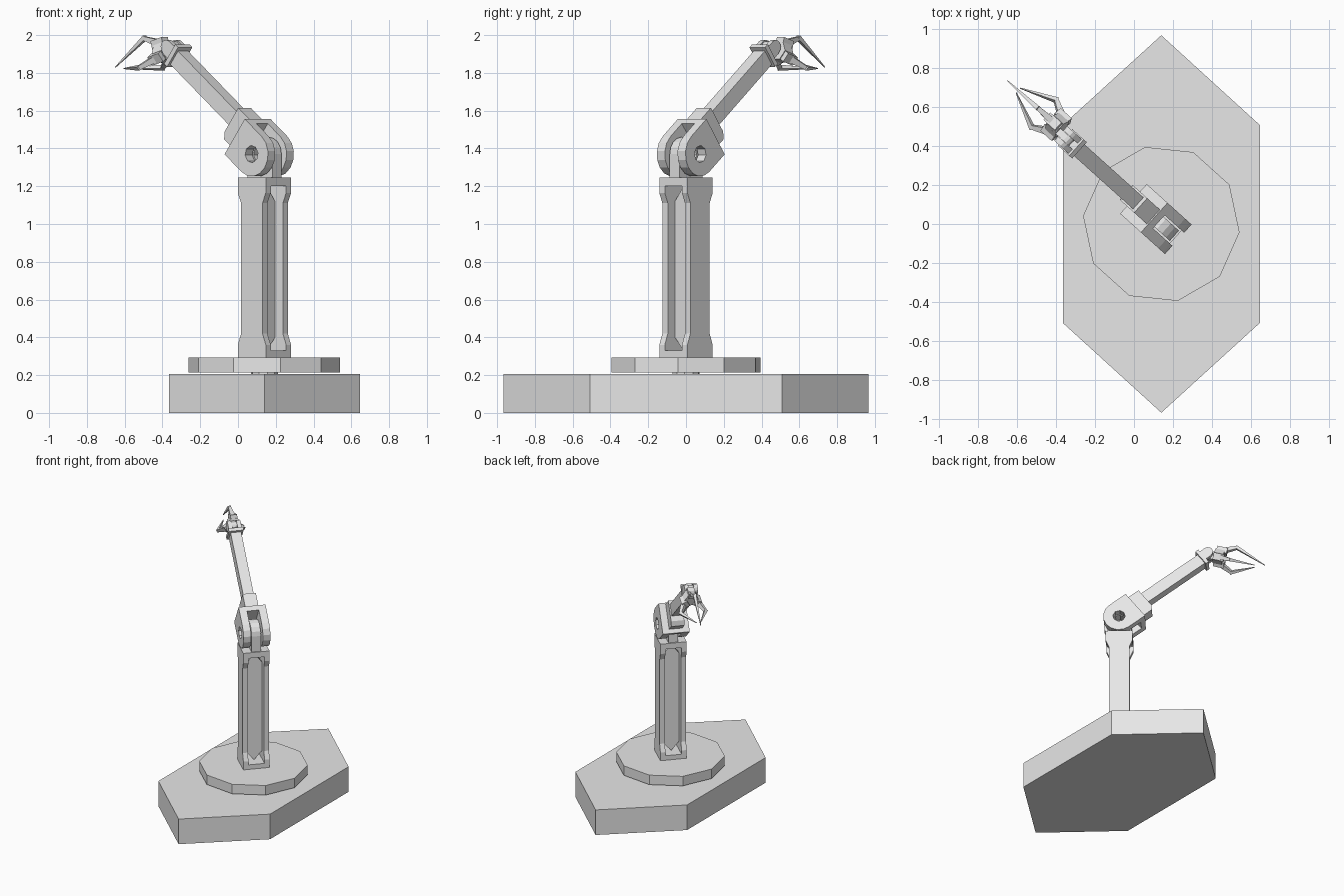
import bpy
import bmesh
from math import cos, sin, pi, radians
from mathutils import Matrix, Vector

old = bpy.data.objects.get("Cube")
if old:
    bpy.data.objects.remove(old)

grey = bpy.data.materials.new("plain grey")
grey.use_nodes = True
GREY = (0.8, 0.8, 0.8, 1)
grey.diffuse_color = GREY
grey.node_tree.nodes["Principled BSDF"].inputs["Base Color"].default_value = GREY

# Frames: the stand is turned so its x axis follows the reach of the arm
STAND = Matrix.Translation((0.14, 0, 0)) @ Matrix.Rotation(radians(138), 4, 'Z')
ARM = STAND @ Matrix.Translation((0, 0, 1.37)) @ Matrix.Rotation(radians(-37.5), 4, 'Y')
HAND = STAND @ Matrix.Translation((0.65, 0, 1.934)) @ Matrix.Rotation(radians(16), 4, 'Y')


def finish(name, bm, frame):
    bm.transform(frame)
    bmesh.ops.recalc_face_normals(bm, faces=bm.faces)
    mesh = bpy.data.meshes.new(name)
    bm.to_mesh(mesh)
    bm.free()
    mesh.materials.append(grey)
    ob = bpy.data.objects.new(name, mesh)
    bpy.context.collection.objects.link(ob)
    return ob


def extrude(name, pts, offset, frame):
    """Close a 3D outline and push it along offset."""
    bm = bmesh.new()
    face = bm.faces.new([bm.verts.new(p) for p in pts])
    new = bmesh.ops.extrude_face_region(bm, geom=[face])
    verts = [g for g in new["geom"] if isinstance(g, bmesh.types.BMVert)]
    bmesh.ops.translate(bm, verts=verts, vec=offset)
    return finish(name, bm, frame)


def side_plate(name, profile, y0, y1, frame):
    return extrude(name, [(x, y0, z) for x, z in profile], (0, y1 - y0, 0), frame)


def box(name, x0, x1, half_y, z0, z1, frame):
    return side_plate(name, [(x0, z0), (x1, z0), (x1, z1), (x0, z1)], -half_y, half_y, frame)


def arc(r, a0, a1, n, cx=0, cz=0):
    return [(cx + r * cos(radians(a0 + (a1 - a0) * i / n)),
             cz + r * sin(radians(a0 + (a1 - a0) * i / n))) for i in range(n + 1)]


def disc(name, r, z0, z1, sides, frame):
    pts = [(r * cos(2 * pi * i / sides), r * sin(2 * pi * i / sides), z0) for i in range(sides)]
    return extrude(name, pts, (0, 0, z1 - z0), frame)


def limb(name, p, q, r0, r1, frame):
    """Four-sided tapered bar between two points."""
    p, q = Vector(p), Vector(q)
    bm = bmesh.new()
    bmesh.ops.create_cone(bm, cap_ends=True, segments=4, radius1=r0, radius2=r1, depth=(q - p).length)
    turn = (q - p).to_track_quat('Z', 'Y').to_matrix().to_4x4()
    return finish(name, bm, frame @ Matrix.Translation((p + q) / 2) @ turn @ Matrix.Rotation(pi / 4, 4, 'Z'))


def drill(targets, cutter):
    for ob in targets:
        mod = ob.modifiers.new("pivot_hole", 'BOOLEAN')
        mod.operation = 'DIFFERENCE'
        mod.solver = 'EXACT'
        mod.object = cutter
        bpy.context.view_layer.objects.active = ob
        bpy.ops.object.modifier_apply(modifier=mod.name)
    bpy.data.objects.remove(cutter)


# Base, axle and turntable
hexagon = [(0.14, 0.967), (0.645, 0.507), (0.645, -0.507),
           (0.14, -0.967), (-0.365, -0.507), (-0.365, 0.507)]
extrude("base", [(x, y, 0) for x, y in hexagon], (0, 0, 0.205), Matrix.Identity(4))
disc("turntable_axle", 0.072, 0.2, 0.22, 10, STAND)
disc("turntable", 0.403, 0.215, 0.293, 10, STAND)

# Column: two waisted side plates, end caps and a pointed web
edge = [(0.1, 0.293), (0.1, 0.36), (0.076, 0.42), (0.076, 1.11), (0.1, 1.165), (0.1, 1.245)]
waisted = edge + [(-x, z) for x, z in reversed(edge)]
for side, name in ((1, "left"), (-1, "right")):
    side_plate(name + "_column_plate", waisted, 0.061 * side, 0.1 * side, STAND)
box("column_foot", -0.1, 0.1, 0.061, 0.293, 0.33, STAND)
box("column_cap", -0.1, 0.1, 0.061, 1.2, 1.245, STAND)
web = [(-0.061, 0.4), (0, 0.33), (0.061, 0.4), (0.061, 1.12), (0, 1.2), (-0.061, 1.12)]
extrude("column_web", [(-0.02, y, z) for y, z in web], (0.04, 0, 0), STAND)

# Shoulder: tang on the column held between two rounded fork plates
tang = side_plate("shoulder_tang", [(-0.09, 1.24), (0.09, 1.24)] + arc(0.09, 0, 180, 8, 0, 1.37),
                  -0.035, 0.035, STAND)
fork_outline = [(0.152, -0.118), (0.152, 0.118)] + arc(0.118, 90, 270, 8)
forks = [side_plate(name + "_fork_plate", fork_outline, 0.045 * side, 0.102 * side, ARM)
         for side, name in ((1, "left"), (-1, "right"))]
box("fork_bridge", 0.112, 0.152, 0.045, -0.118, 0.118, ARM)
drill([tang] + forks, side_plate("hole_cutter", arc(0.046, 0, 315, 7), -0.2, 0.2, ARM))

# Arm with its stepped root and end collar
side_plate("arm_root", [(0.15, -0.085), (0.24, -0.085), (0.262, -0.05), (0.262, 0.108), (0.15, 0.108)],
           -0.05, 0.05, ARM)
box("arm_beam", 0.25, 0.8, 0.04, -0.01, 0.08, ARM)
box("wrist_collar", 0.792, 0.818, 0.056, -0.025, 0.105, ARM)

# Wrist: two lugs and the hand's tang between them
lug = [(0.81, 0.01), (0.86, 0.01)] + arc(0.038, -90, 90, 6, 0.866, 0.05) + [(0.81, 0.088)]
for side, name in ((1, "left"), (-1, "right")):
    side_plate(name + "_wrist_lug", lug, 0.02 * side, 0.05 * side, ARM)
side_plate("wrist_tang", arc(0.032, 90, 270, 6) + [(0.08, -0.032), (0.08, 0.032)], -0.019, 0.019, HAND)

# Hand: palm and three jointed fingers around it
PALM = HAND @ Matrix.Translation((0, -0.018, 0))
corners = [(0.055, 0.055 * cos(pi * i / 3), 0.055 * sin(pi * i / 3)) for i in range(6)]
extrude("palm", corners, (0.07, 0, 0), PALM)
for name, angle, reach in (("upper", 90, 0.44), ("left", -30, 0.37), ("right", 210, 0.37)):
    c, s = cos(radians(angle)), sin(radians(angle))
    # Each finger is built upright, then rolled around the palm axis
    roll = PALM @ Matrix.Rotation(radians(angle - 90), 4, 'X')
    box(name + "_finger_mount", 0.06, 0.14, 0.026, 0.03, 0.075, roll)
    limb(name + "_finger_link", (0.105, 0, 0.055), (0.2, 0, 0.108), 0.026, 0.015, roll)
    limb(name + "_finger_tip", (0.19, 0, 0.112), (reach, 0, 0.018), 0.017, 0.003, roll)
